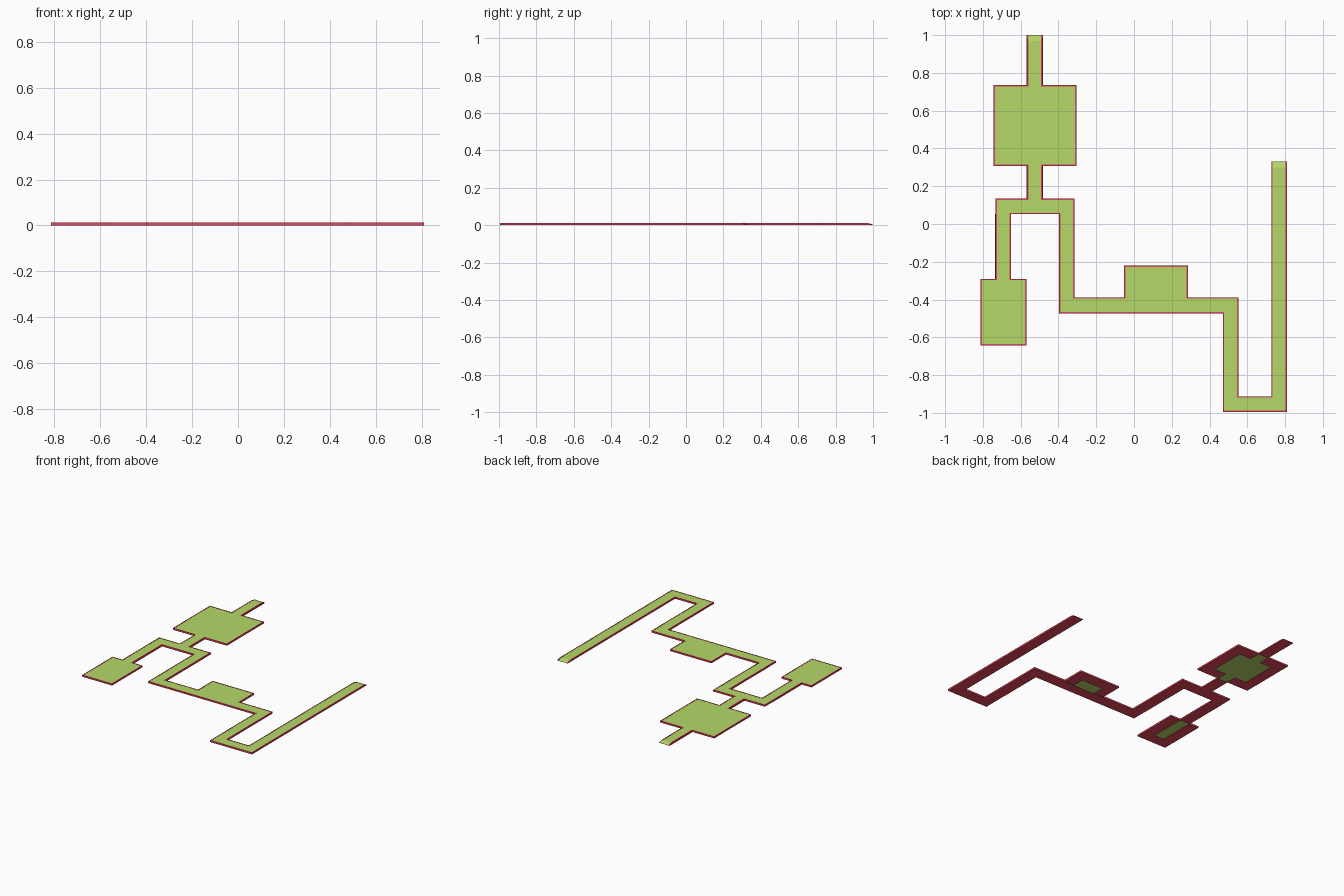
import bpy, bmesh
from mathutils import Vector

if "Cube" in bpy.data.objects:
    bpy.data.objects.remove(bpy.data.objects["Cube"])

H, RIM, SKIRT = 0.012, 0.007, 0.083   # height, rim width, underside strip depth

# outline of rooms and corridors, counter-clockwise from the north exit
OUT = [(-.565, 1), (-.565, .97), (-.565, .735), (-.743, .735), (-.743, .307), (-.565, .307),
       (-.565, .135), (-.733, .135), (-.733, -.29), (-.813, -.29), (-.813, -.642), (-.57, -.642),
       (-.57, -.29), (-.652, -.29), (-.652, .052), (-.397, .052), (-.397, -.473), (.47, -.473),
       (.47, -.995), (.81, -.995), (.81, .30), (.81, .33), (.727, .33), (.727, .30), (.727, -.912),
       (.553, -.912), (.553, -.388), (.285, -.388), (.285, -.22), (-.052, -.22), (-.052, -.388),
       (-.315, -.388), (-.315, .135), (-.485, .135), (-.485, .307), (-.305, .307),
       (-.305, .735), (-.485, .735), (-.485, .97), (-.485, 1)]
P = [Vector((x, y, 0)) for x, y in OUT]
N = len(P)
Z = Vector((0, 0, 1))


def is_tip(p):
    return p.y > 0.99 or (p.x > 0.7 and abs(p.y - 0.33) < 0.001)


def top(p):
    return 0.004 if is_tip(p) else H


def material(name, color):
    m = bpy.data.materials.new(name)
    m.diffuse_color = color
    m.use_nodes = True
    m.node_tree.nodes["Principled BSDF"].inputs["Base Color"].default_value = m.diffuse_color
    return m


def make(name, bm, mat):
    me = bpy.data.meshes.new(name)
    bm.to_mesh(me)
    bm.free()
    me.materials.append(mat)
    ob = bpy.data.objects.new(name, me)
    bpy.context.collection.objects.link(ob)
    return ob


green = material("floor_green", (0.46, 0.69, 0.135, 1))
red = material("border_red", (0.80, 0.06, 0.11, 1))

# floor: level area plus a small ramp at each open corridor end
bm = bmesh.new()
vs = [bm.verts.new(p + Z * (top(p) - 0.001)) for p in P]
bm.faces.new([v for v, p in zip(vs, P) if not is_tip(p)])
for i in (N - 2, 20):
    bm.faces.new([vs[(i + k) % N] for k in range(4)])
bm.normal_update()
bmesh.ops.triangulate(bm, faces=bm.faces[:], ngon_method='EAR_CLIP')
make("floor", bm, green)

# border: outer wall, narrow top rim and underside strip along every closed edge
bm = bmesh.new()


def inward(i):
    a, b = P[i % N], P[(i + 1) % N]
    if is_tip(a) and is_tip(b):
        return Vector()
    return Z.cross((b - a).normalized())


def miter(i):
    a, b = inward(i - 1), inward(i)
    return a if (a - b).length < 1e-4 else a + b


for i in range(N):
    n = inward(i)
    if n.length == 0:
        continue
    rows = []
    for j in (i, (i + 1) % N):
        p, h, m = P[j], Z * top(P[j]), miter(j) * RIM
        rows.append([bm.verts.new(q) for q in
                     (p + n * SKIRT, p, p + h, p + m + h, p + m + h - Z * 0.002)])
    a, b = rows
    for k in range(4):
        bm.faces.new((a[k], b[k], b[k + 1], a[k + 1]))
bmesh.ops.remove_doubles(bm, verts=bm.verts[:], dist=1e-5)
make("border", bm, red)
